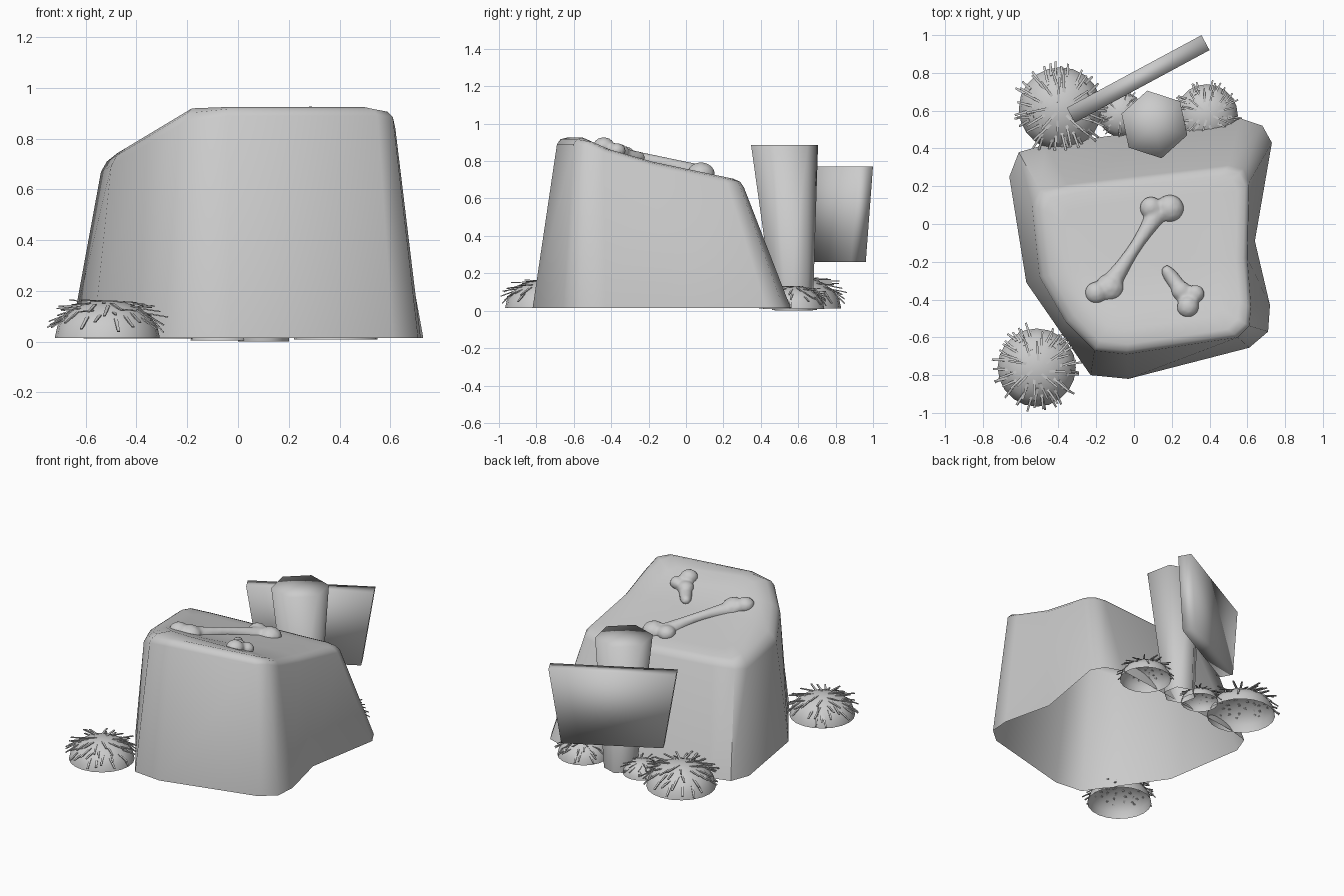
import bpy, bmesh, math, random
from mathutils import Vector, Matrix

random.seed(4)
if "Cube" in bpy.data.objects:
    bpy.data.objects.remove(bpy.data.objects["Cube"])

stone = bpy.data.materials.new("plain grey")
stone.use_nodes = True
GREY = (0.6, 0.6, 0.6, 1)
stone.diffuse_color = GREY
stone.node_tree.nodes["Principled BSDF"].inputs["Base Color"].default_value = GREY


def finish(name, bm, angle=None):
    """Turn a bmesh into a named, shaded object."""
    mesh = bpy.data.meshes.new(name)
    bm.to_mesh(mesh)
    bm.free()
    mesh.materials.append(stone)
    obj = bpy.data.objects.new(name, mesh)
    bpy.context.collection.objects.link(obj)
    if angle:
        bpy.ops.object.select_all(action='DESELECT')
        obj.select_set(True)
        bpy.context.view_layer.objects.active = obj
        bpy.ops.object.shade_smooth_by_angle(angle=math.radians(angle))
    return obj


def loft(bm, rings, tip_point):
    """Skin a stack of point rings, ending in a centre point."""
    loops = [[bm.verts.new(p) for p in ring] for ring in rings]
    n = len(loops[0])
    for low, high in zip(loops, loops[1:]):
        for i in range(n):
            j = (i + 1) % n
            bm.faces.new((low[i], low[j], high[j], high[i]))
    tip = bm.verts.new(tip_point)
    for i in range(n):
        bm.faces.new((loops[-1][i], loops[-1][(i + 1) % n], tip))
    bmesh.ops.recalc_face_normals(bm, faces=bm.faces)


def top_height(x, y):
    """Sloping top of the rock, high at the front and cut down on one side."""
    if y < -0.55:
        z = 0.925
    elif y < -0.34:
        z = 0.925 - 0.45 * (y + 0.55)
    else:
        z = 0.83 - 0.21 * (y + 0.34)
    return min(z, 0.92 + 0.6 * (x + 0.18))


# Rock: outline pairs of foot and rim, open underneath
foot = [(-.66, .25), (-.57, -.31), (-.39, -.57), (-.23, -.8), (-.03, -.82),
        (.61, -.655), (.71, -.57), (.72, -.43), (.64, -.09), (.73, .43),
        (.68, .52), (.56, .56), (-.47, .42), (-.61, .38)]
rim = [(-.54, .1), (-.5, -.28), (-.36, -.52), (-.21, -.67), (-.04, -.69),
       (.55, -.6), (.61, -.54), (.62, -.44), (.6, -.18), (.61, .22),
       (.58, .29), (.5, .31), (-.35, .21), (-.5, .18)]
centre = Vector((0.05, -0.2))


def top_ring(scale, drop):
    pts = [centre + (Vector(p) - centre) * scale for p in rim]
    return [(p.x, p.y, top_height(p.x, p.y) - drop) for p in pts]


bm = bmesh.new()
rings = [[(x, y, 0.015) for x, y in foot], top_ring(1, 0.035), top_ring(0.96, 0.008)]
rings += [top_ring(s, 0) for s in (0.89, 0.72, 0.5, 0.25)]
loft(bm, rings, (centre.x, centre.y, top_height(*centre)))
finish("rock", bm, 50)


# Bones: knobs and a tapering shaft, fused into one soft form
def bone(name, knobs, start, end, r0, waist, r1):
    bm = bmesh.new()
    for x, y, r in knobs:
        place = Matrix.Translation((x, y, top_height(x, y) + 0.054 - r * 0.85))
        bmesh.ops.create_icosphere(bm, subdivisions=2, radius=r,
                                   matrix=place @ Matrix.Diagonal((1, 1, 0.85, 1)))
    a, b = Vector(start), Vector(end)
    steps = 30
    for k in range(steps + 1):
        t = k / steps
        p = a.lerp(b, t)
        edge = r0 if t < 0.5 else r1
        r = waist + (edge - waist) * abs(2 * t - 1) ** 2
        place = Matrix.Translation((p.x, p.y, top_height(p.x, p.y) + 0.04 - r))
        bmesh.ops.create_icosphere(bm, subdivisions=2, radius=r, matrix=place)
    obj = finish(name, bm)
    remesh = obj.modifiers.new("fuse", 'REMESH')
    remesh.mode = 'VOXEL'
    remesh.voxel_size = 0.01
    remesh.use_smooth_shade = True
    smooth = obj.modifiers.new("soften", 'SMOOTH')
    smooth.iterations = 5


bone("long_bone", [(.09, .085, .062), (.19, .08, .078), (-.2, -.365, .062), (-.13, -.34, .08)],
     (-.11, -.3), (.12, .05), .056, .035, .06)
bone("short_bone", [(.25, -.355, .054), (.325, -.37, .05), (.285, -.44, .06)],
     (.175, -.25), (.27, -.38), .032, .042, .06)

# Post: six-sided, flaring upward
bm = bmesh.new()


def hexagon(x, y, z, r):
    return [(x + r * math.cos(a), y + r * math.sin(a), z)
            for a in (math.radians(42 + 60 * i) for i in range(6))]


loft(bm, [hexagon(.1, .575, 0, .105), hexagon(.108, .527, .885, .183)], (.108, .527, .885))
finish("post", bm).data.shade_smooth()

# Sign board: plate that narrows toward the bottom
bm = bmesh.new()
bmesh.ops.create_cube(bm, size=1, matrix=Matrix.Diagonal((0.81, 0.09, 0.51, 1)))
for v in bm.verts:
    if v.co.z < 0:
        v.co.x *= 0.8
bmesh.ops.transform(bm, verts=bm.verts, matrix=Matrix.Translation((.022, .768, .515))
                    @ Matrix.Rotation(math.radians(28.3), 4, 'Z'))
finish("sign_board", bm).data.shade_smooth()


# Grass tufts: open domes with short drooping blades
def tuft(name, x, y, z, radius, height, blades):
    bm = bmesh.new()
    rings = []
    for k in range(5):
        a = math.radians(18 * k)
        rings.append([(radius * math.cos(a) * math.cos(t), radius * math.cos(a) * math.sin(t),
                       height * math.sin(a)) for t in (math.tau * i / 20 for i in range(20))])
    loft(bm, rings, (0, 0, height))
    bmesh.ops.translate(bm, verts=bm.verts, vec=(x, y, z))
    finish(name, bm, 60)

    bm = bmesh.new()
    for i in range(blades):
        spin = i * 2.4 + random.uniform(-.2, .2)
        lift = math.asin(0.42 + 0.56 * (i + 0.5) / blades)
        out = Vector((math.cos(spin), math.sin(spin), 0))
        up = Vector((0, 0, 1))
        root = out * radius * math.cos(lift) + up * height * math.sin(lift)
        normal = (out * math.cos(lift) * height + up * math.sin(lift) * radius).normalized()
        across = Vector((-out.y, out.x, 0))
        down = normal.cross(across)
        down *= -math.copysign(1, down.z)
        aim = (down + normal * random.uniform(.1, .65) * math.sin(2 * lift)
               + across * random.uniform(-.25, .25)).normalized()
        length = radius * random.uniform(.28, .36) * (0.5 + math.sin(lift))
        wide = across * radius * 0.035
        thick = aim.cross(across).normalized() * radius * 0.012
        base, tip = root - aim * length * 0.2, root + aim * length
        corners = [(-1, -1), (1, -1), (1, 1), (-1, 1)]
        ends = [[bm.verts.new(p + wide * a * s + thick * b) for a, b in corners]
                for p, s in ((base, 1), (tip, 0.7))]
        for j in range(4):
            k = (j + 1) % 4
            bm.faces.new((ends[0][j], ends[0][k], ends[1][k], ends[1][j]))
        bm.faces.new(ends[0][::-1])
        bm.faces.new(ends[1])
    bmesh.ops.recalc_face_normals(bm, faces=bm.faces)
    bmesh.ops.translate(bm, verts=bm.verts, vec=(x, y, z))
    finish(name + "_blades", bm)


tuft("front_grass", -.515, -.76, .015, .207, .15, 55)
tuft("back_right_grass", -.39, .61, .012, .22, .165, 55)
tuft("back_left_grass", .385, .575, .008, .165, .125, 50)
tuft("small_back_grass", -.067, .58, .004, .12, .09, 40)
